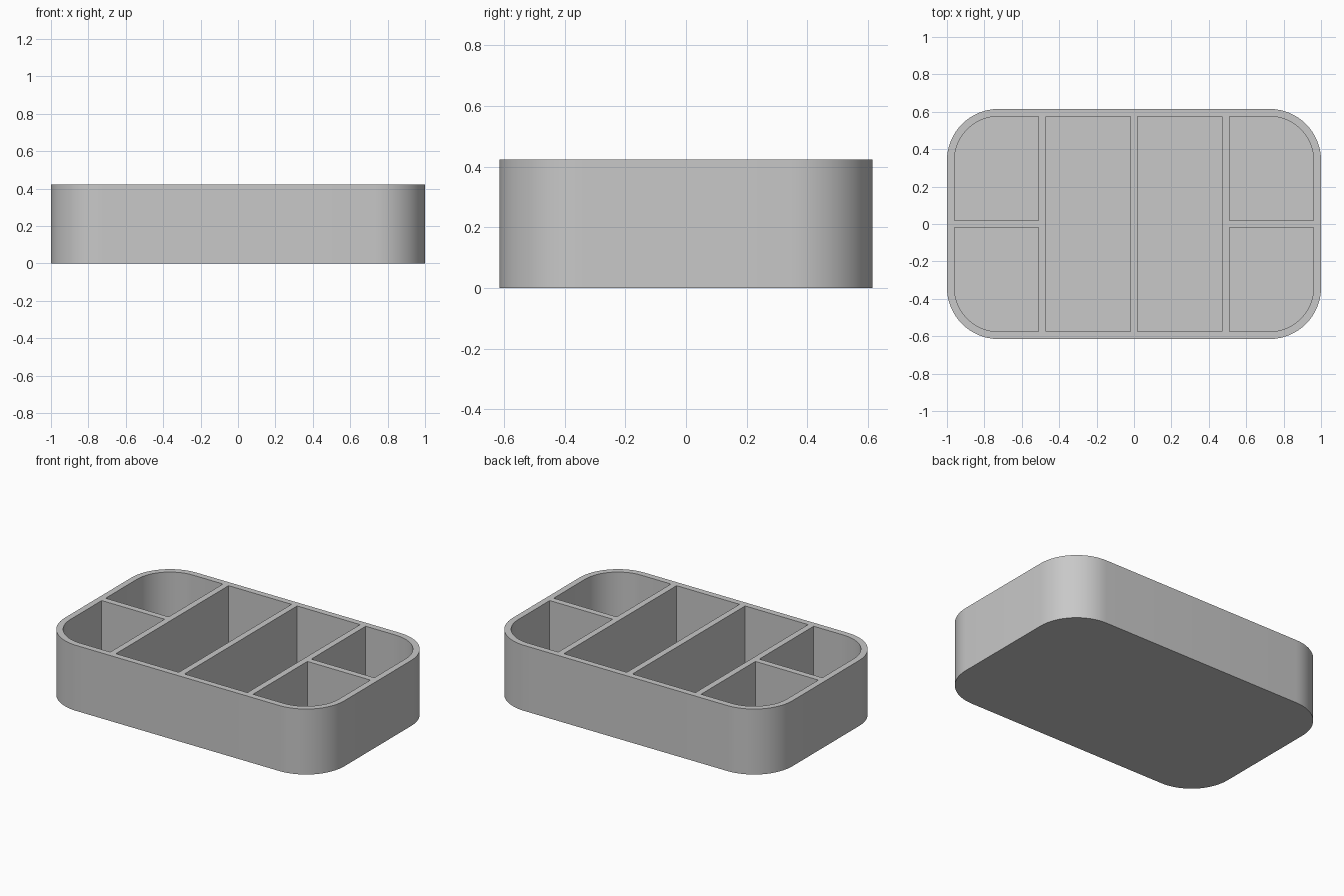
import bpy
import math

cube = bpy.data.objects.get("Cube")
if cube:
    bpy.data.objects.remove(cube, do_unlink=True)

HALF_X, HALF_Y, HEIGHT = 1.0, 0.615, 0.423
WALL, FLOOR, RADIUS = 0.04, 0.04, 0.275
STEPS = 16

grey = bpy.data.materials.new("plain grey")
grey.use_nodes = True
colour = (0.58, 0.58, 0.58, 1)
grey.diffuse_color = colour
grey.node_tree.nodes["Principled BSDF"].inputs["Base Color"].default_value = colour


def prism(name, x0, x1, y0, y1, z0, z1, radius, rounded):
    """Upright block whose listed corners (x sign, y sign) are rounded."""
    outline = []
    for i, (sx, sy) in enumerate([(1, 1), (-1, 1), (-1, -1), (1, -1)]):
        cx, cy = (x1 if sx > 0 else x0), (y1 if sy > 0 else y0)
        if (sx, sy) not in rounded:
            outline.append((cx, cy))
            continue
        for k in range(STEPS + 1):
            a = math.pi / 2 * (i + k / STEPS)
            outline.append((cx - sx * radius + radius * math.cos(a),
                            cy - sy * radius + radius * math.sin(a)))
    n = len(outline)
    verts = [(x, y, z) for z in (z0, z1) for x, y in outline]
    faces = [list(range(n))[::-1], list(range(n, 2 * n))]
    faces += [[i, (i + 1) % n, n + (i + 1) % n, n + i] for i in range(n)]
    mesh = bpy.data.meshes.new(name)
    mesh.from_pydata(verts, [], faces)
    mesh.materials.append(grey)
    obj = bpy.data.objects.new(name, mesh)
    bpy.context.collection.objects.link(obj)
    return obj


# Solid tray body with four rounded corners
tray = prism("divided_tray", -HALF_X, HALF_X, -HALF_Y, HALF_Y, 0, HEIGHT, RADIUS,
             [(1, 1), (-1, 1), (-1, -1), (1, -1)])

# Compartment hollows: two long middle ones, two rounded ones at each end
cell = (2 * HALF_X - 5 * WALL) / 4
inner_y = HALF_Y - WALL
hollows = []
for side in (-1, 1):
    near = sorted((side * WALL / 2, side * (WALL / 2 + cell)))
    far = sorted((side * (HALF_X - WALL - cell), side * (HALF_X - WALL)))
    hollows.append(prism("long_hollow", *near, -inner_y, inner_y, FLOOR, HEIGHT + 0.1, 0, []))
    for end in (-1, 1):
        depth = sorted((end * WALL / 2, end * inner_y))
        hollows.append(prism("corner_hollow", *far, *depth, FLOOR, HEIGHT + 0.1,
                             RADIUS - WALL, [(side, end)]))

for hollow in hollows:
    hollow.hide_render = True
    cut = tray.modifiers.new("hollow", 'BOOLEAN')
    cut.operation = 'DIFFERENCE'
    cut.solver = 'EXACT'
    cut.object = hollow

# Bake the cuts and drop the cutters
bpy.ops.object.select_all(action='DESELECT')
tray.select_set(True)
bpy.context.view_layer.objects.active = tray
for name in [m.name for m in tray.modifiers]:
    bpy.ops.object.modifier_apply(modifier=name)
for hollow in hollows:
    bpy.data.objects.remove(hollow, do_unlink=True)

bpy.ops.object.shade_smooth_by_angle(angle=math.radians(30))
